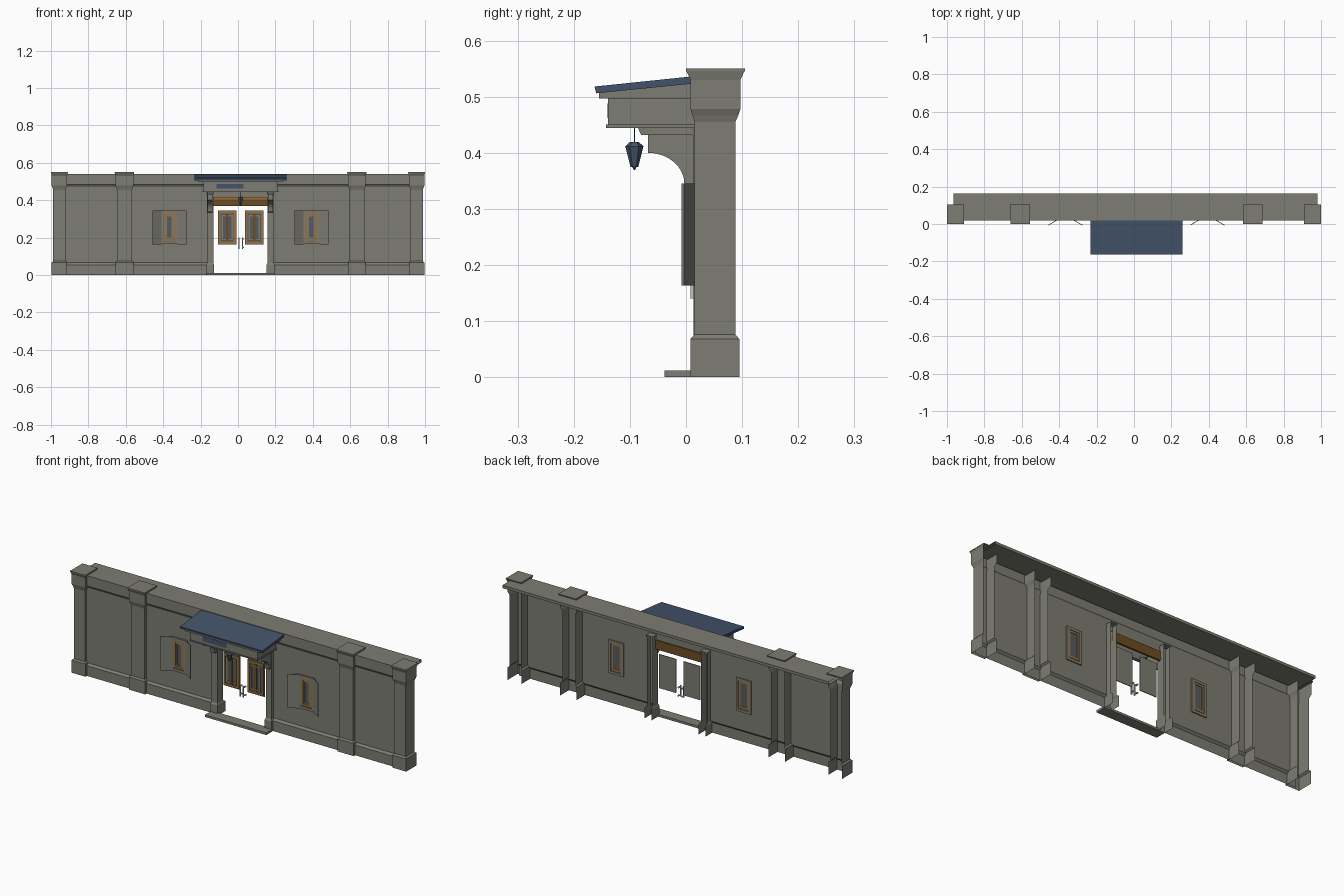
import bpy, bmesh, math

if "Cube" in bpy.data.objects:
    bpy.data.objects.remove(bpy.data.objects["Cube"])

def mat(name, c):
    m = bpy.data.materials.new(name)
    m.diffuse_color = (*c, 1)
    m.use_nodes = True
    m.node_tree.nodes["Principled BSDF"].inputs["Base Color"].default_value = m.diffuse_color
    return m

GREY = mat("wall grey", (0.205, 0.203, 0.172))
BLUE = mat("roof blue", (0.056, 0.088, 0.145))
BROWN = mat("dark wood", (0.15, 0.075, 0.015))
ORANGE = mat("frame wood", (0.32, 0.17, 0.045))
GLASS = mat("dark glass", (0.09, 0.105, 0.115))
SILVER = mat("handle silver", (0.55, 0.55, 0.53))

def mesh(name, verts, faces, m):
    me = bpy.data.meshes.new(name)
    me.from_pydata(verts, [], faces)
    me.materials.append(m)
    o = bpy.data.objects.new(name, me)
    bpy.context.collection.objects.link(o)
    return o

def box(name, x0, x1, y0, y1, z0, z1, m):
    v = [(x, y, z) for z in (z0, z1) for x, y in ((x0, y0), (x1, y0), (x1, y1), (x0, y1))]
    f = [(3, 2, 1, 0), (4, 5, 6, 7)] + [(i, (i + 1) % 4, 4 + (i + 1) % 4, 4 + i) for i in range(4)]
    return mesh(name, v, f, m)

def sheet(name, x0, x1, prof, m):
    """Open (y, z) profile swept along x."""
    v = [(x, y, z) for y, z in prof for x in (x0, x1)]
    f = [(2 * i, 2 * i + 1, 2 * i + 3, 2 * i + 2) for i in range(len(prof) - 1)]
    return mesh(name, v, f, m)

def prism(name, x0, x1, prof, m):
    """Closed (y, z) profile extruded along x with end caps."""
    n = len(prof)
    v = [(x, y, z) for x in (x0, x1) for y, z in prof]
    f = [tuple(range(n)), tuple(range(2 * n - 1, n - 1, -1))]
    f += [(i, i + n, (i + 1) % n + n, (i + 1) % n) for i in range(n)]
    o = mesh(name, v, f, m)
    bm = bmesh.new()
    bm.from_mesh(o.data)
    bmesh.ops.recalc_face_normals(bm, faces=bm.faces)
    bm.to_mesh(o.data)
    bm.free()
    return o

def ring(name, x0, x1, z0, z1, w, y0, y1, m):
    """Rectangular frame made of four bars."""
    box(name + "_left", x0, x0 + w, y0, y1, z0, z1, m)
    box(name + "_right", x1 - w, x1, y0, y1, z0, z1, m)
    box(name + "_bottom", x0 + w, x1 - w, y0, y1, z0, z0 + w, m)
    box(name + "_top", x0 + w, x1 - w, y0, y1, z1 - w, z1, m)

def shell(name, cx, rings, m):
    """Open-backed pillar lofted through (half width, front y, back y, z)."""
    v, f = [], []
    for hw, yf, yb, z in rings:
        v += [(cx - hw, yb, z), (cx - hw, yf, z), (cx + hw, yf, z), (cx + hw, yb, z)]
    for r in range(len(rings) - 1):
        for j in range(3):
            a = 4 * r + j
            f.append((a, a + 1, a + 5, a + 4))
    k = 4 * (len(rings) - 1)
    f.append((k, k + 1, k + 2, k + 3))
    return mesh(name, v, f, m)

# wall sheet: plinth, flat field, cornice and deep top ledge
LOW = [(.02, 0), (.02, .055), (.03, .066)]
TOP = [(.03, .47), (.026, .478), (.02, .485), (.02, .54), (.163, .54), (.163, .525), (.03, .525)]
wins = (-.367, .392)
HX, HZ0, HZ1 = .04, .175, .335
def full(a, b, n):
    sheet("wall_" + n, a, b, LOW + TOP, GREY)
full(-.965, wins[0] - HX, "left_outer")
full(wins[0] + HX, -.15, "left_inner")
full(.175, wins[1] - HX, "right_inner")
full(wins[1] + HX, .98, "right_outer")
sheet("wall_over_door", -.15, .175, [(.03, .417)] + TOP, GREY)

# windows with open shutters
for c, s in zip(wins, ("left", "right")):
    sheet("wall_below_window_" + s, c - HX, c + HX, LOW + [(.03, HZ0)], GREY)
    sheet("wall_above_window_" + s, c - HX, c + HX, [(.03, HZ1)] + TOP, GREY)
    ring("window_surround_" + s, c - .045, c + .045, .165, .345, .014, .02, .036, GREY)
    ring("window_frame_" + s, c - .031, c + .031, .183, .331, .011, .021, .033, ORANGE)
    box("window_glass_" + s, c - .031, c + .031, .028, .031, .179, .331, GLASS)
    ring("window_inner_bars_" + s, c - .02, c + .02, .194, .32, .008, .024, .028, GREY)
    for k in (-1, 1):
        a, b = c + k * .043, c + k * .091
        v = [(a, .02, .163), (b, -.008, .163), (b, -.004, .163), (a, .024, .163)]
        v += [(x, y, .345) for x, y, z in v]
        f = [(3, 2, 1, 0), (4, 5, 6, 7)] + [(i, (i + 1) % 4, 4 + (i + 1) % 4, 4 + i) for i in range(4)]
        if k < 0:
            f = [t[::-1] for t in f]
        mesh("shutter_" + s, v, f, GREY)

# four open-backed pillars
for cx, w in ((-.955, .045), (-.607, .052), (.635, .052), (.955, .045)):
    b, t = w - .004, w - .012
    shell("pillar", cx, [(b, .008, .095, 0), (b, .008, .095, .068), (t, .015, .088, .076),
                         (t, .015, .088, .455), (t + .003, .012, .093, .466),
                         (b, .008, .097, .478), (b, .008, .097, .53), (w - .001, .001, .104, .545)], GREY)
    box("pillar_cap", cx - w, cx + w, 0, .105, .545, .55, GREY)

# door posts with curved brackets
arc = [(-.003 - .065 * math.sin(t), .345 + .055 * (1 - math.cos(t)))
       for t in [math.pi / 2 * i / 8 for i in range(9)]]
# concave curve: steep at the wall, flat at the outer end
arc = [(-.003 - .065 * (1 - math.cos(t)), .345 + .055 * math.sin(t))
       for t in [math.pi / 2 * i / 8 for i in range(9)]]
for cx in (-.149, .174):
    shell("door_post", cx, [(.021, .008, .075, 0), (.021, .008, .075, .055), (.017, .013, .06, .064),
                            (.017, .013, .06, .43), (.021, .01, .065, .445)], GREY)
    prism("bracket", cx - .013, cx + .013, [(.015, .335), (-.001, .337)] + arc + [(-.068, .434), (.015, .434)], GREY)
    prism("bracket_cap", cx - .018, cx + .018, [(.015, .432), (-.08, .432), (-.086, .445), (.015, .445)], GREY)

# doorstep and transom
box("doorstep", -.17, .195, -.038, .02, 0, .012, GREY)
box("transom_beam", -.132, .157, .026, .036, .368, .417, BROWN)
box("transom_rail", -.132, .157, .022, .026, .405, .411, ORANGE)
box("lintel", -.132, .157, .018, .03, .417, .446, GREY)

# canopy: hollow entablature, sloping roof
X0, X1 = -.185, .212
box("canopy_front", X0, X1, -.139, -.127, .449, .497, GREY)
box("canopy_side_left", X0, X0 + .012, -.127, .02, .449, .497, GREY)
box("canopy_side_right", X1 - .012, X1, -.127, .02, .449, .497, GREY)
box("canopy_lip_front", X0 - .004, X1 + .004, -.143, -.125, .444, .45, GREY)
for a, b in ((X0 - .004, X0 + .014), (X1 - .014, X1 + .004)):
    box("canopy_lip_side", a, b, -.125, .02, .444, .45, GREY)
box("canopy_ceiling", X0 + .012, X1 - .012, -.127, .02, .492, .497, BLUE)
box("canopy_front_panel", -.115, .03, -.1395, -.139, .462, .488, BLUE)
prism("canopy_cornice", -.21, .238, [(-.155, .497), (-.155, .507), (.02, .524), (.02, .497)], GREY)
prism("canopy_roof", -.232, .26, [(-.16, .506), (-.163, .518), (.02, .537), (.02, .524)], BLUE)

# door window panels
for a, b, s in ((-.108, -.008, "left"), (.037, .137, "right")):
    box("door_panel_" + s, a, b, .03, .034, .163, .345, GREY)
    box("door_glass_" + s, a + .014, b - .014, .028, .03, .18, .328, GLASS)
    ring("door_frame_" + s, a + .004, b - .004, .168, .34, .011, .024, .03, ORANGE)
    ring("door_inner_frame_" + s, a + .02, b - .02, .187, .321, .007, .025, .028, GREY)
    m = (a + b) / 2
    box("door_mullion_" + s, m - .007, m + .007, .023, .028, .179, .329, BROWN)

# pull handles
for cx, k in ((.006, -1), (.024, 1)):
    box("handle_bar", cx - .003, cx + .003, .008, .014, .14, .2, SILVER)
    for z in (.146, .19):
        x = cx + k * .003
        box("handle_mount", x - .004, x + .004, .014, .03, z, z + .005, SILVER)

# hanging lantern
lx, ly = .014, -.092
def frustum(name, r0, r1, z0, z1, n=6):
    v = [(lx + r * math.cos(2 * math.pi * i / n + math.pi / 6), ly + r * math.sin(2 * math.pi * i / n + math.pi / 6), z)
         for r, z in ((r0, z0), (r1, z1)) for i in range(n)]
    f = [tuple(range(n - 1, -1, -1)), tuple(range(n, 2 * n))]
    f += [(i, (i + 1) % n, n + (i + 1) % n, n + i) for i in range(n)]
    mesh(name, v, f, BLUE)
frustum("lantern_body", .007, .016, .375, .411)
frustum("lantern_lid", .017, .008, .411, .419)
frustum("lantern_tip", .001, .004, .369, .375)
frustum("lantern_cord", .001, .001, .419, .493)
